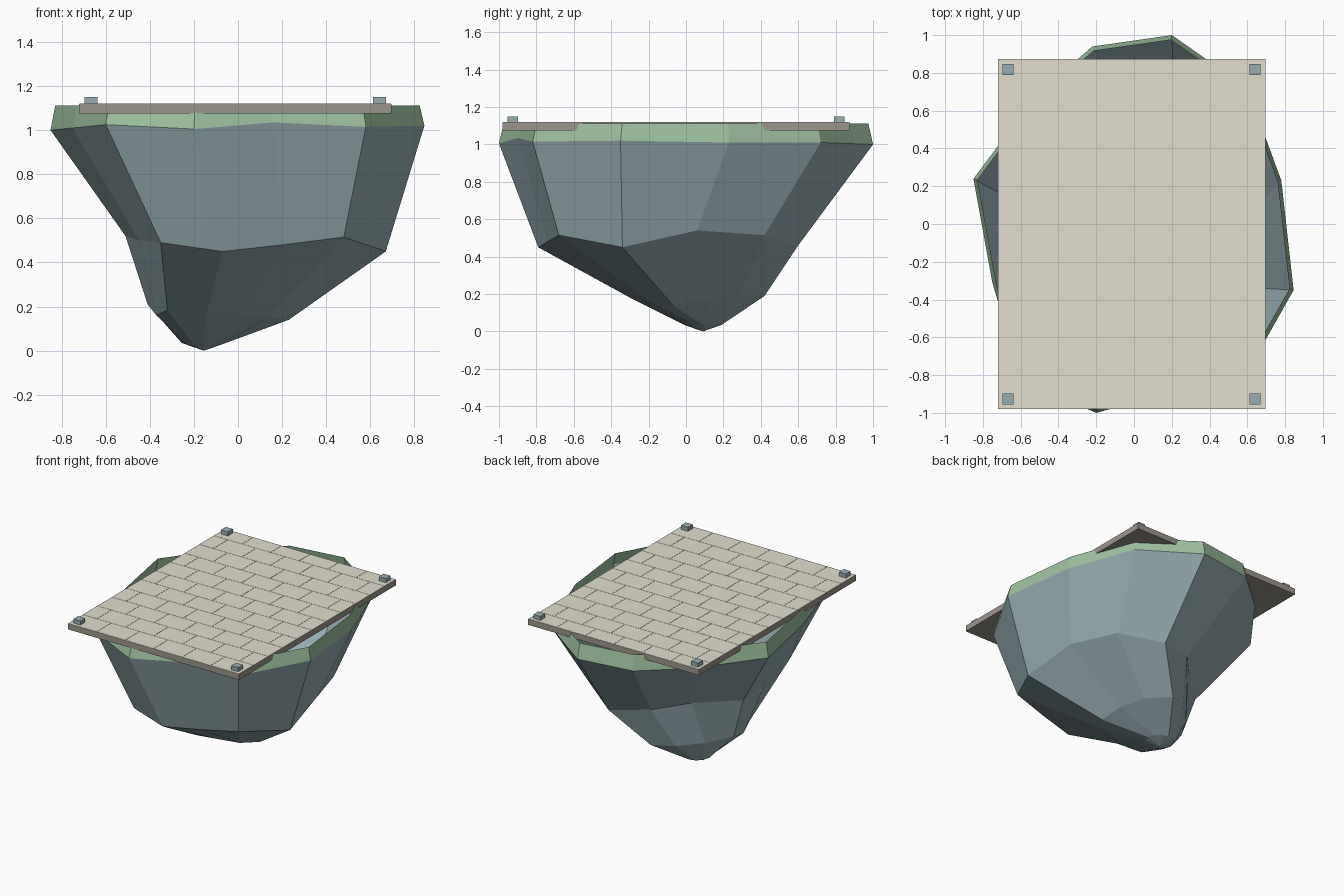
import bpy
import bmesh
from math import cos, sin, tau

cube = bpy.data.objects.get("Cube")
if cube:
    bpy.data.objects.remove(cube)


def material(name, color):
    mat = bpy.data.materials.new(name)
    mat.use_nodes = True
    mat.diffuse_color = (*color, 1)
    mat.node_tree.nodes["Principled BSDF"].inputs["Base Color"].default_value = (*color, 1)
    return mat


rock = material("blue grey rock", (.31, .42, .45))
grass = material("pale green grass", (.34, .53, .345))
paving = material("beige paving", (.76, .73, .62))
stone = material("brown grey stone", (.33, .3, .265))


def finish(name, bm, *mats):
    mesh = bpy.data.meshes.new(name)
    bm.to_mesh(mesh)
    bm.free()
    for mat in mats:
        mesh.materials.append(mat)
    obj = bpy.data.objects.new(name, mesh)
    bpy.context.scene.collection.objects.link(obj)
    return obj


def add_box(bm, low, high):
    """Add a box spanning two opposite corners."""
    verts = bmesh.ops.create_cube(bm, size=1)["verts"]
    for v in verts:
        for i in range(3):
            v.co[i] = high[i] if v.co[i] > 0 else low[i]


# Floating rock: an open shell lofted through irregular rings, front vertex first
brim = [(-.2, -1, 1.005), (.16, -.9, 1.035), (.58, -.82, 1.015), (.845, -.35, 1.02),
        (.78, .23, 1.01), (.6, .72, 1.01), (.2, 1, 1), (-.22, .94, 1),
        (-.52, .68, 1), (-.85, .24, 1), (-.75, -.31, 1.01), (-.6, -.82, 1.025)]
waist = [(-.07, -.79, .45), (.2, -.74, .48), (.48, -.68, .515), (.67, -.34, .45),
         (.62, .06, .54), (.5, .42, .515), (.22, .6, .46), (-.06, .5, .5),
         (-.25, .29, .52), (-.51, .05, .52), (-.45, -.3, .5), (-.35, -.73, .49)]
foot = [(-.14, -.28, .17), (0, -.24, .165), (.14, -.18, .15), (.23, -.07, .14),
        (.21, .1, .17), (.14, .28, .19), (0, .42, .19), (-.15, .34, .19),
        (-.3, .2, .2), (-.41, .02, .21), (-.37, -.15, .16), (-.32, -.3, .185)]
count = len(brim)
tip = (-.155, .09, 0)
lip = [(x * .975, y * .975, 1.112) for x, y, z in brim]
toe = [(tip[0] + .1 * sin(tau * i / count), tip[1] - .1 * cos(tau * i / count), .035)
       for i in range(count)]

bm = bmesh.new()
rings = [[bm.verts.new(p) for p in ring] for ring in (lip, brim, waist, foot, toe)]
apex = bm.verts.new(tip)
for level, (upper, lower) in enumerate(zip(rings, rings[1:])):
    for i in range(count):
        j = (i + 1) % count
        face = bm.faces.new((upper[i], lower[i], lower[j], upper[j]))
        face.material_index = 1 if level == 0 else 0
for i in range(count):
    bm.faces.new((rings[-1][i], apex, rings[-1][(i + 1) % count]))
finish("floating_rock", bm, rock, grass)

# Slab with a paved top face
left, right, front, back = -.72, .695, -.98, .873
bed, top = 1.118, 1.12
bm = bmesh.new()
add_box(bm, (left, front, 1.075), (right, back, bed))
bm.normal_update()
for face in bm.faces:
    face.material_index = 1 if face.normal.z > .5 else 0
finish("slab", bm, stone, paving)

# Thin paving bricks in staggered rows, the last row cut short
rows, columns, gap = 11, 6, .001
depth, width = .172, (right - left) / columns
bm = bmesh.new()
for row in range(rows):
    y = front + row * depth
    y_max = min(y + depth, back)
    shift = width / 2 if row % 2 else 0
    for column in range(columns + row % 2):
        x = left + column * width - shift
        x_min, x_max = max(x, left), min(x + width, right)
        add_box(bm, (x_min + gap, y + gap, bed), (x_max - gap, y_max - gap, top))
finish("paving_bricks", bm, paving)

# Corner blocks
inset, size = .025, .058
for side, x in (("right", left + inset), ("left", right - inset - size)):
    for end, y in (("front", front + inset), ("back", back - inset - size)):
        bm = bmesh.new()
        add_box(bm, (x, y, bed), (x + size, y + size, 1.15))
        finish(f"{end}_{side}_corner_block", bm, rock)
